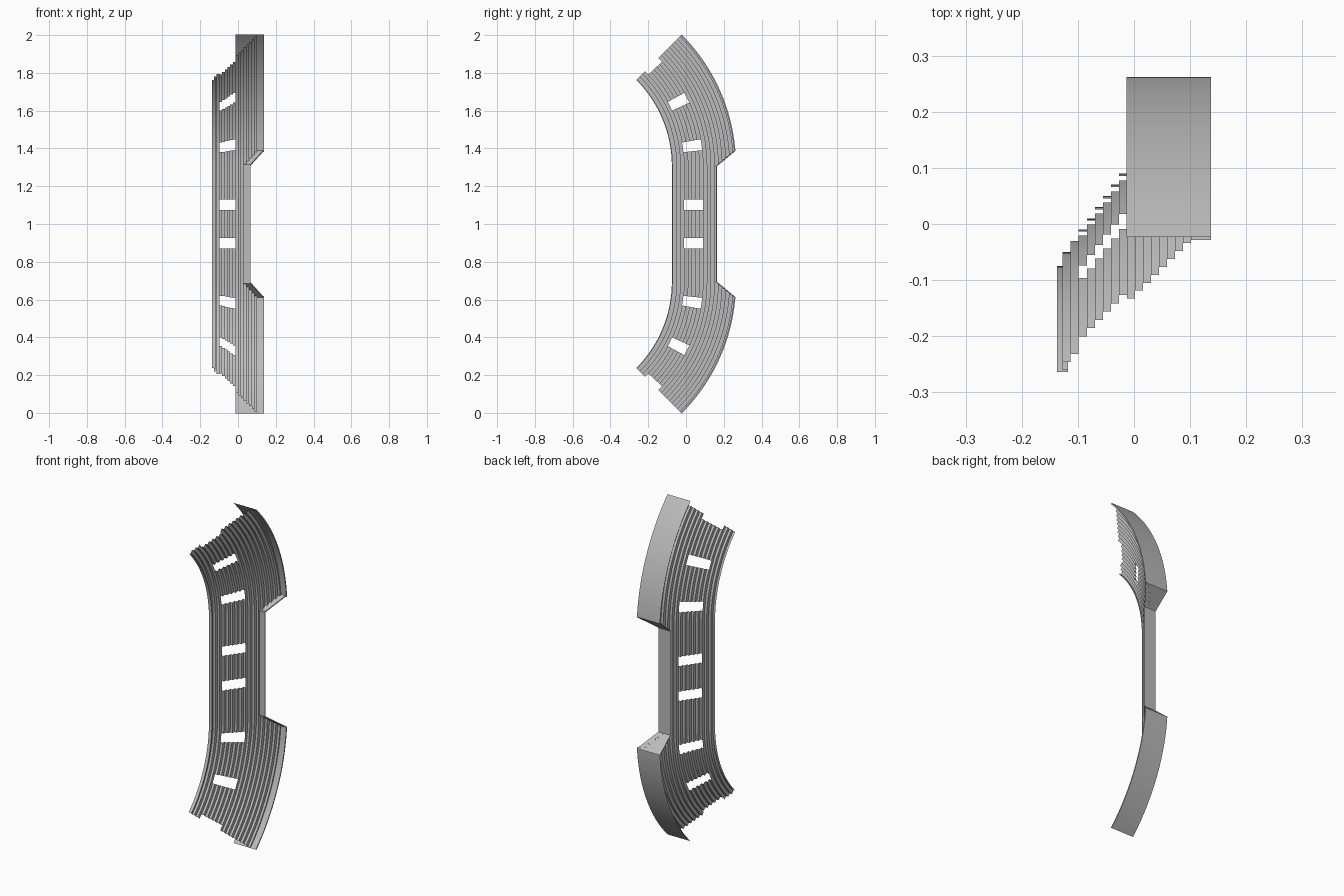
import bpy, bmesh, math

cube = bpy.data.objects.get("Cube")
if cube:
    bpy.data.objects.remove(cube)

CENTRE_Y, STRAIGHT = -0.72, 0.307      # arc centre and half length of the straight
RUN, RISE = 0.02, 0.0143               # one seating step
BASE, WALL = -0.013, 0.007             # underside and thickness of the back walls
R_MID, R_OUT = 0.885, 0.985            # back wall radii: straight and corner
TOP_MID, TOP_OUT = 0.065, 0.137
SWEEP, HALF_DOOR = 45.0, 2.07

concrete = bpy.data.materials.new("concrete_grey")
concrete.use_nodes = True
GREY = (0.5, 0.5, 0.5, 1)
concrete.diffuse_color = GREY
concrete.node_tree.nodes["Principled BSDF"].inputs["Base Color"].default_value = GREY


def point(r, x, z, angle):
    """Point on the stand; the upper rows start behind the slanted side wall."""
    a = math.radians(angle)
    if r > R_MID and z >= STRAIGHT:
        a = max(a, math.asin(0.8 * (r - R_MID) / r))
    return (x, CENTRE_Y + r * math.cos(a), z + r * math.sin(a))


def finish(name, bm):
    """Turn the half stand into a mirrored object."""
    bmesh.ops.remove_doubles(bm, verts=bm.verts, dist=1e-5)
    mesh = bpy.data.meshes.new(name)
    bm.to_mesh(mesh)
    bm.free()
    obj = bpy.data.objects.new(name, mesh)
    bpy.context.collection.objects.link(obj)
    obj.location.z = 1
    mesh.materials.append(concrete)
    mirror = obj.modifiers.new("mirror", 'MIRROR')
    mirror.use_axis = (False, False, True)
    bpy.ops.object.select_all(action='DESELECT')
    obj.select_set(True)
    bpy.context.view_layer.objects.active = obj
    bpy.ops.object.shade_smooth_by_angle(angle=math.radians(30))
    return obj


def sweep(name, profile, stations, doors=()):
    """Sweep a (radius, height) profile along stations, leaving doorways open."""
    bm = bmesh.new()
    for s, t in zip(stations, stations[1:]):
        middle = (s[0] + t[0]) / 2 + (s[1] + t[1]) / 2
        in_door = any(lo < middle < hi for lo, hi in doors)
        for (r0, x0), (r1, x1) in zip(profile, profile[1:]):
            row = (x0 + x1) / 2
            if in_door and -0.0985 < row < BASE:
                continue
            corners = [point(r0, x0, *s), point(r1, x1, *s),
                       point(r1, x1, *t), point(r0, x0, *t)]
            unique = list(dict.fromkeys(corners))
            if len(unique) > 2:
                bm.faces.new([bm.verts.new(c) for c in unique])
    return finish(name, bm)


def step_profile(last, r_wall, top):
    """Front barrier, seating steps and back parapet."""
    pts = [(0.645, -0.137), (0.645, -0.118), (0.65, -0.118), (0.65, -0.127)]
    for k in range(-1, last + 1):
        r, x = 0.69 + RUN * k, -0.1128 + RISE * k
        pts += [(r, x), (r, x + RISE)]
    x = pts[-1][1]
    return pts + [(r_wall - WALL, x), (r_wall - WALL, top), (r_wall, top), (r_wall, BASE)]


# Straight middle stand with one doorway per half
door = (0.075, 0.13)
sweep("middle_stand", step_profile(9, R_MID, TOP_MID),
      [(z, 0) for z in (0, *door, STRAIGHT)], [door])

# Curved corner stand: two doorways and half of a third at the end
door_angles = [8, 26.5, SWEEP]
angles = {1.5 * i for i in range(31)}
angles = {a for a in angles if all(abs(a - d) > HALF_DOOR + 0.3 for d in door_angles)}
for d in door_angles:
    angles |= {d - HALF_DOOR, d, min(d + HALF_DOOR, SWEEP)}
stations = [(STRAIGHT, a) for a in sorted(angles)]
doors = [(STRAIGHT + d - HALF_DOOR, STRAIGHT + d + HALF_DOOR) for d in door_angles]
sweep("corner_stand", step_profile(14, R_OUT, TOP_OUT), stations, doors)

# Slanted side wall where the taller corner stand begins
bm = bmesh.new()
inner_low, inner_top = [point(R_MID + 1e-6, x, STRAIGHT, 0) for x in (BASE, TOP_MID)]
outer_low, outer_top = [point(R_OUT, x, STRAIGHT, 0) for x in (BASE, TOP_OUT)]
near = [bm.verts.new(p) for p in (inner_low, inner_top, outer_top, outer_low)]
far = [bm.verts.new((v.co.x, v.co.y, v.co.z + WALL)) for v in near]
bm.faces.new(near)
bm.faces.new(far[::-1])
for i in range(4):
    j = (i + 1) % 4
    bm.faces.new((near[j], near[i], far[i], far[j]))
bmesh.ops.recalc_face_normals(bm, faces=bm.faces)
finish("slanted_side_wall", bm)
